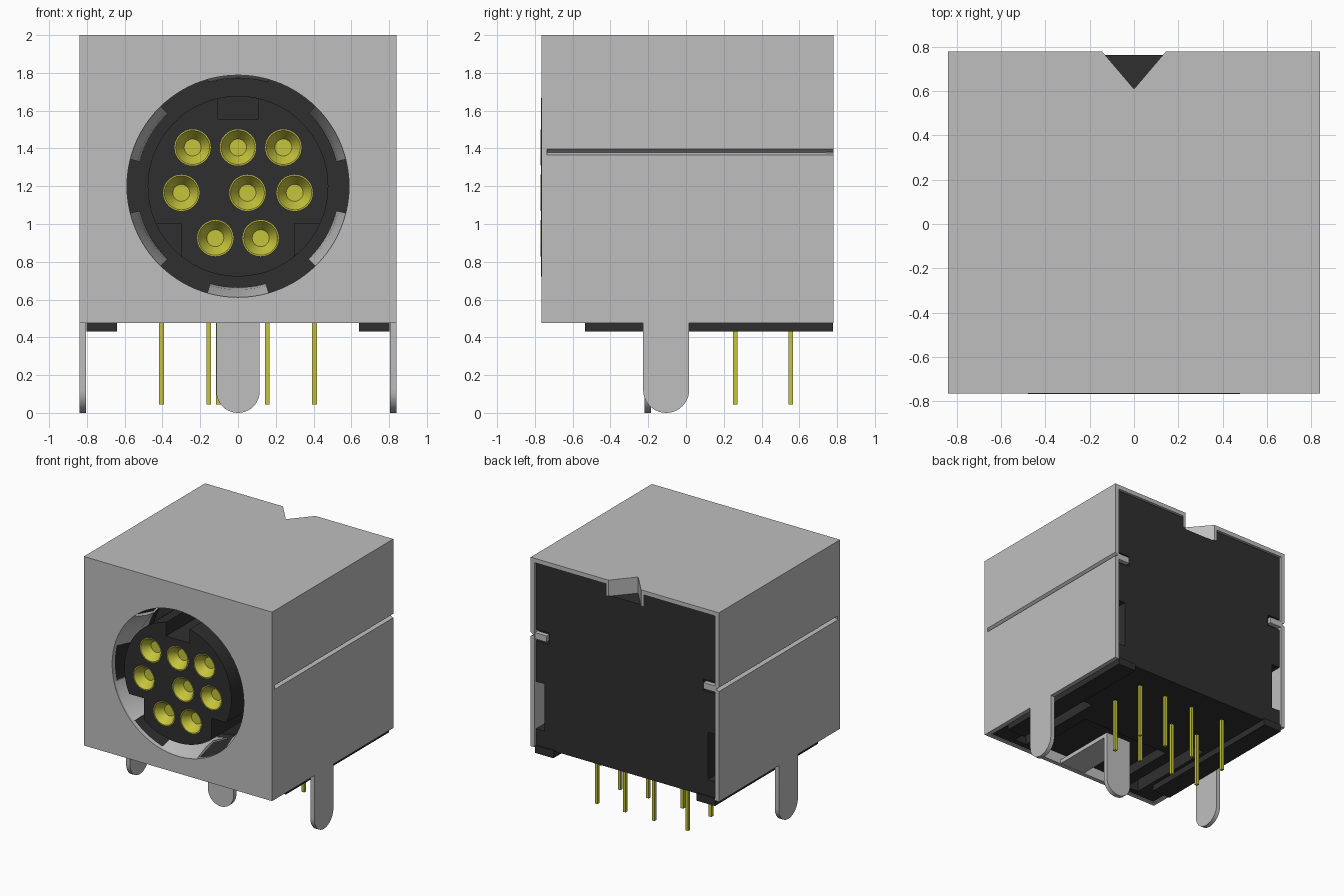
import bpy, bmesh, math

if "Cube" in bpy.data.objects:
    bpy.data.objects.remove(bpy.data.objects["Cube"])


def material(name, r, g, b):
    m = bpy.data.materials.new(name)
    m.diffuse_color = (r, g, b, 1)
    m.use_nodes = True
    m.node_tree.nodes["Principled BSDF"].inputs["Base Color"].default_value = m.diffuse_color
    return m


METAL = material("grey_metal", 0.52, 0.52, 0.52)
PLASTIC = material("black_plastic", 0.028, 0.028, 0.028)
BRASS = material("yellow_contact", 0.56, 0.55, 0.045)
CZ = 1.2  # height of the socket axis


def finish(name, bm, mat):
    bmesh.ops.recalc_face_normals(bm, faces=bm.faces)
    me = bpy.data.meshes.new(name)
    bm.to_mesh(me)
    bm.free()
    ob = bpy.data.objects.new(name, me)
    bpy.context.collection.objects.link(ob)
    if mat:
        me.materials.append(mat)
    return ob


def add_prism(bm, pts, axis, lo, hi):
    """Extrude a 2D outline along an axis; outline uses the other two axes in order."""
    def co(p, t):
        return {"x": (t, p[0], p[1]), "y": (p[0], t, p[1]), "z": (p[0], p[1], t)}[axis]
    a = [bm.verts.new(co(p, lo)) for p in pts]
    b = [bm.verts.new(co(p, hi)) for p in pts]
    n = len(pts)
    bm.faces.new(a)
    bm.faces.new(b)
    for i in range(n):
        j = (i + 1) % n
        bm.faces.new((a[i], a[j], b[j], b[i]))


def prism(name, mat, *parts):
    bm = bmesh.new()
    for p in parts:
        add_prism(bm, *p)
    return finish(name, bm, mat)


def box(x0, x1, y0, y1, z0, z1):
    return ([(x0, y0), (x1, y0), (x1, y1), (x0, y1)], "z", z0, z1)


def pair(x0, x1, *rest):
    return [box(x0, x1, *rest), box(-x1, -x0, *rest)]


def circle(cx, cy, r, n=64):
    return [(cx + r * math.cos(2 * math.pi * i / n), cy + r * math.sin(2 * math.pi * i / n))
            for i in range(n)]


def cut(ob, *parts):
    for p in parts:
        cutter = prism("cutter", None, p)
        cutter.hide_render = True
        mod = ob.modifiers.new("cut", "BOOLEAN")
        mod.operation, mod.solver, mod.object = "DIFFERENCE", "EXACT", cutter
        bpy.context.view_layer.objects.active = ob
        bpy.ops.object.modifier_apply(modifier=mod.name)
        bpy.data.objects.remove(cutter)


def smooth(ob):
    bpy.ops.object.select_all(action="DESELECT")
    ob.select_set(True)
    bpy.context.view_layer.objects.active = ob
    bpy.ops.object.shade_smooth_by_angle(angle=math.radians(30))


# Sheet metal shell: open at back and bottom, round front opening, top notch, side creases
shell = prism("metal_shell", METAL, box(-0.84, 0.84, -0.765, 0.78, 0.475, 2.0))
cut(shell,
    box(-0.805, 0.805, -0.73, 1.0, 0.2, 1.965),
    (circle(0, CZ, 0.588, 96), "y", -0.9, -0.6),
    ([(0, 0.61), (0.247, 0.9), (-0.247, 0.9)], "z", 1.9, 2.1))
for s in (1, -1):
    cut(shell, ([(s * 0.86, 1.355), (s * 0.86, 1.41), (s * 0.812, 1.378)], "y", -0.735, 0.9))
smooth(shell)

# Top notch flanges and rear side clips
prism("notch_flanges", METAL, *[
    ([(0, 0.61), (s * 0.145, 0.78), (s * 0.17, 0.78), (0, 0.58)], "z", 1.87, 1.985)
    for s in (1, -1)])
prism("rear_clips", METAL, *pair(0.70, 0.815, 0.74, 0.778, 1.35, 1.40))


# Three ground legs with rounded ends
def leg(c, half):
    arc = [(c + half * math.cos(a), half * (1 + math.sin(a)))
           for a in [math.pi + math.pi * i / 20 for i in range(21)]]
    return [(c - half, 0.49)] + arc + [(c + half, 0.49)]


for side, x0, x1 in (("left", -0.84, -0.805), ("right", 0.805, 0.84)):
    smooth(prism(side + "_leg", METAL, (leg(-0.105, 0.122), "x", x0, x1)))
smooth(prism("centre_leg", METAL, (leg(0, 0.115), "y", -0.22, -0.185)))
prism("centre_leg_arm", METAL, box(-0.115, 0.115, -0.74, -0.185, 0.477, 0.51))

# Plastic body with ring-shaped well, bottom grooves and rear recesses
body = prism("plastic_body", PLASTIC, box(-0.803, 0.803, -0.728, 0.763, 0.48, 1.962))
cut(body,
    (circle(0, CZ, 0.592, 96), "y", -0.9, -0.25),
    ([(0, 0.585), (0.27, 0.9), (-0.27, 0.9)], "z", 1.87, 2.1),
    box(-0.4, 0.4, -0.9, -0.1, 0.3, 0.56),
    *pair(0.5, 0.61, -0.68, 0.1, 0.3, 0.68),
    *pair(0.73, 0.9, 0.66, 0.9, 0.62, 1.0),
    *pair(0.69, 0.9, 0.72, 0.9, 1.33, 1.42))
smooth(body)
prism("body_feet", PLASTIC, *pair(0.64, 0.802, -0.535, 0.778, 0.43, 0.49))

# Socket core with top key and two lower corner keys
CONTACTS = [(-0.24, 1.405), (0, 1.405), (0.24, 1.405), (-0.30, 1.165),
            (0.05, 1.165), (0.30, 1.165), (-0.12, 0.925), (0.12, 0.925)]
core = prism("socket_core", PLASTIC, (circle(0, CZ, 0.478, 96), "y", -0.767, -0.2))
cut(core,
    box(-0.105, 0.105, -0.9, -0.27, 1.555, 1.8),
    *pair(0.30, 0.6, -0.9, -0.27, 0.6, 1.0),
    *[(circle(x, z, 0.092, 32), "y", -0.9, -0.69) for x, z in CONTACTS])
smooth(core)

# Funnel shaped contacts
bm = bmesh.new()
for x, z in CONTACTS:
    rings = [[bm.verts.new((px, y, pz)) for px, pz in circle(x, z, r, 32)]
             for r, y in ((0.096, -0.69), (0.096, -0.769), (0.09, -0.769), (0.045, -0.70))]
    for a, b in zip(rings, rings[1:]):
        for i in range(32):
            j = (i + 1) % 32
            bm.faces.new((a[i], a[j], b[j], b[i]))
    bm.faces.new(rings[0])
    bm.faces.new(rings[-1])
smooth(finish("contact_funnels", bm, BRASS))

# Curved spring tabs around the well
bm = bmesh.new()
for k in range(6):
    mid = math.radians(30 + 60 * k)
    bulge = 0.572 if k == 1 else 0.535
    outline = [(0.59, -0.755), (bulge + 0.012, -0.62), (bulge, -0.53), (0.57, -0.36),
               (0.582, -0.36), (bulge + 0.014, -0.53), (0.591, -0.70)]
    slices = []
    for i in range(13):
        a = mid + math.radians(-16 + 32 * i / 12)
        slices.append([bm.verts.new((r * math.cos(a), y, CZ + r * math.sin(a)))
                       for r, y in outline])
    n = len(outline)
    for a, b in zip(slices, slices[1:]):
        for i in range(n):
            j = (i + 1) % n
            bm.faces.new((a[i], a[j], b[j], b[i]))
    bm.faces.new(slices[0])
    bm.faces.new(slices[-1])
smooth(finish("spring_tabs", bm, METAL))

# Solder pins under the body
PINS = [(x, 0.26) for x in (-0.405, -0.155, 0.155, 0.405)] + \
       [(x, 0.555) for x in (-0.405, -0.105, 0.155, 0.405)]
prism("solder_pins", BRASS, *[
    box(x - 0.012, x + 0.012, y - 0.012, y + 0.012, 0.045, 0.52) for x, y in PINS])
